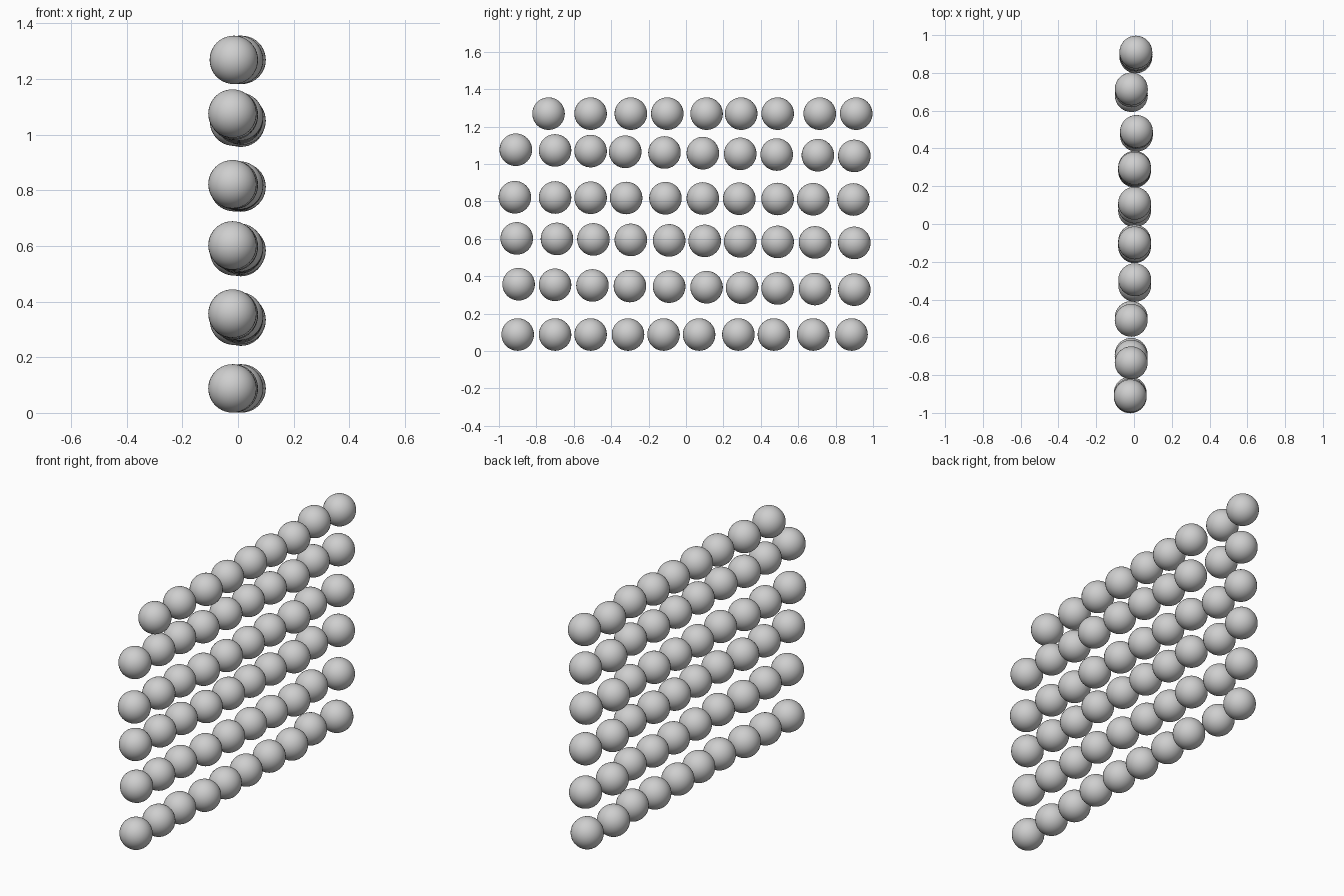
import bpy, bmesh

RADIUS = 0.087

# One pale grey for every ball
grey = bpy.data.materials.new("light_grey")
grey.diffuse_color = (0.62, 0.62, 0.62, 1.0)

# Shared smooth ball mesh
mesh = bpy.data.meshes.new("ball")
bm = bmesh.new()
bmesh.ops.create_uvsphere(bm, u_segments=32, v_segments=20, radius=RADIUS)
for f in bm.faces:
    f.smooth = True
bm.to_mesh(mesh)
bm.free()
mesh.materials.append(grey)

# Slight sideways wobble of each column
COLUMN_X = [-0.02, -0.015, -0.015, 0.004, 0.003, 0.003, 0.003, 0.013, -0.014, 0.01]

# Rows from the bottom up: (height at left end, height at right end, ball positions along y)
ROWS = [
    (0.088, 0.088, [-0.90, -0.70, -0.51, -0.31, -0.12, 0.07, 0.28, 0.47, 0.68, 0.885]),
    (0.357, 0.328, [-0.895, -0.70, -0.50, -0.30, -0.09, 0.11, 0.30, 0.49, 0.69, 0.90]),
    (0.602, 0.578, [-0.905, -0.69, -0.495, -0.295, -0.09, 0.10, 0.29, 0.49, 0.69, 0.90]),
    (0.822, 0.810, [-0.915, -0.70, -0.51, -0.32, -0.11, 0.09, 0.285, 0.49, 0.68, 0.895]),
    (1.076, 1.043, [-0.91, -0.70, -0.51, -0.325, -0.115, 0.09, 0.29, 0.485, 0.705, 0.90]),
    (1.269, 1.269, [-0.735, -0.51, -0.295, -0.10, 0.11, 0.295, 0.49, 0.715, 0.91]),
]

# Wall of balls; the top row lacks its first ball
for r, (z0, z1, ys) in enumerate(ROWS, 1):
    first = len(COLUMN_X) - len(ys)
    for col, y in enumerate(ys, first):
        ball = bpy.data.objects.new(f"ball_row{r}_col{col + 1}", mesh)
        ball.location = (COLUMN_X[col], y, z0 + (z1 - z0) * col / 9)
        bpy.context.collection.objects.link(ball)
